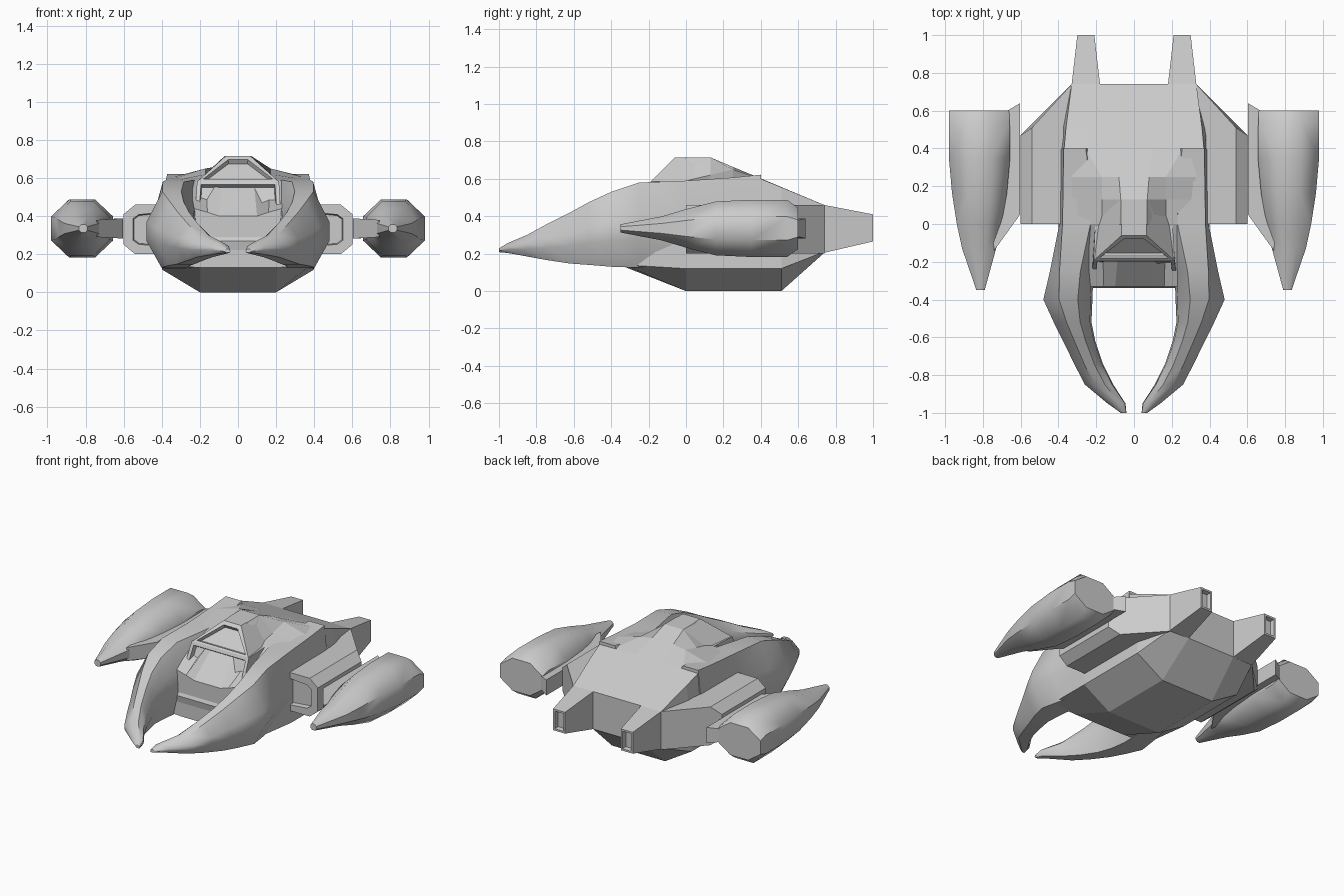
import bpy, bmesh
from math import radians, cos, sin, pi

if "Cube" in bpy.data.objects:
    bpy.data.objects.remove(bpy.data.objects["Cube"])


def loft(name, rings, mirror=True, smooth=0, insets=()):
    """Skin closed rings of 3D points; insets = (face index, border, depth), -1/-2 are end/start caps."""
    bm = bmesh.new()
    vs = [[bm.verts.new(p) for p in r] for r in rings]
    n = len(rings[0])
    for a, b in zip(vs, vs[1:]):
        for i in range(n):
            j = (i + 1) % n
            bm.faces.new((a[i], a[j], b[j], b[i]))
    bm.faces.new(vs[0])
    bm.faces.new(vs[-1])
    bmesh.ops.recalc_face_normals(bm, faces=bm.faces)
    bm.faces.ensure_lookup_table()
    for face, border, depth in [(bm.faces[k], b, d) for k, b, d in insets]:
        bmesh.ops.inset_individual(bm, faces=[face], thickness=border)
        bmesh.ops.inset_individual(bm, faces=[face], thickness=0.006, depth=-depth)
    me = bpy.data.meshes.new(name)
    bm.to_mesh(me)
    bm.free()
    ob = bpy.data.objects.new(name, me)
    bpy.context.collection.objects.link(ob)
    if smooth:
        me.shade_smooth()
        me.set_sharp_from_angle(angle=radians(smooth))
    if mirror:
        ob.modifiers.new("mirror", 'MIRROR')
    return ob


def at_y(y, pts):
    return [(x, y, z) for x, z in pts]


# Main hull: half sections from roof edge round to the keel
hull = [
    (-.33, [(.10, .40), (.16, .42), (.34, .47), (.39, .30), (.38, .14), (.20, .13)]),
    (0.00, [(.07, .715), (.17, .59), (.36, .58), (.39, .35), (.40, .12), (.20, 0)]),
    (0.13, [(.07, .715), (.17, .62), (.36, .59), (.39, .35), (.40, .12), (.20, 0)]),
    (0.25, [(.08, .664), (.17, .65), (.36, .60), (.39, .35), (.40, .12), (.20, 0)]),
    (0.40, [(.10, .602), (.26, .602), (.37, .60), (.39, .35), (.40, .12), (.20, 0)]),
    (0.51, [(.10, .556), (.24, .556), (.36, .555), (.39, .35), (.40, .12), (.20, 0)]),
    (0.74, [(.10, .46), (.20, .46), (.33, .46), (.33, .34), (.33, .21), (.18, .205)]),
]
loft("hull", [at_y(y, h + [(-x, z) for x, z in reversed(h)]) for y, h in hull], mirror=False)


# Cockpit blocks: each row is (y, z, half width) across the ship
def block(name, rows, windows):
    n = len(rows)
    rings = [[(s * w, y, z) for y, z, w in rows] for s in (-1, 1)]
    return loft(name, rings, mirror=False, insets=windows)


block("cockpit_front", [(-.31, .13, .20), (-.34, .27, .23), (-.27, .41, .225),
                        (-.19, .585, .215), (.10, .585, .20), (.10, .13, .20)],
      [(2, .03, .03)])
block("cockpit_canopy", [(-.19, .585, .21), (-.06, .715, .065), (.13, .715, .07), (.13, .585, .17)],
      [(0, .03, .025)])

# Front claws: y, inner x, outer x, low z, high z, position of the outer top ridge
claw = [
    (0.40, .20, .385, .30, .622, .93),
    (0.25, .17, .39, .15, .607, .93),
    (0.00, .16, .395, .12, .59, .93),
    (-.25, .215, .445, .125, .58, .78),
    (-.40, .22, .48, .13, .53, .68),
    (-.52, .225, .425, .14, .475, .66),
    (-.62, .205, .375, .147, .42, .65),
    (-.74, .165, .317, .165, .36, .65),
    (-.85, .11, .26, .185, .30, .65),
    (-.95, .045, .14, .203, .258, .65),
    (-1.0, .04, .07, .208, .228, .65),
]
loft("claw", [at_y(y, [(a + u * (b - a), c + v * (d - c)) for u, v in
                       ((.7, 0), (1, .35), (1, .6), (t, 1), (.3, 1), (.04, .72), (0, .35), (.15, 0))])
              for y, a, b, c, d, t in claw], smooth=40)

# Side intake boxes with an angled rear end and a slot in front
box = [(.33, .46, .74), (.54, .46, .51), (.60, .41, .47), (.60, .25, .47), (.54, .20, .51), (.33, .20, .74)]
loft("side_intake", [[(x, 0, z) for x, z, y in box], [(x, y, z) for x, z, y in box]],
     insets=[(-2, .055, .03)])


# Rear exhaust prongs
def rect(y, x0, x1, z0, z1):
    return at_y(y, [(x0, z0), (x1, z0), (x1, z1), (x0, z1)])


loft("exhaust", [rect(.70, .18, .33, .21, .46), rect(.74, .18, .33, .205, .46), rect(1.0, .21, .30, .265, .41)],
     insets=[(-1, .018, .03)])

# Outer engine pods: y, centre x, half width, half height
pod = [(-.35, .8125, .022, .022), (-.13, .82, .09, .064), (0, .82, .118, .103), (.16, .818, .145, .144),
       (.35, .818, .162, .153), (.54, .819, .161, .153), (.60, .82, .16, .11)]
angles = [pi / 8 + k * pi / 4 for k in range(8)]
r = 1 / cos(pi / 8)
loft("engine_pod", [at_y(y, [(c + w * r * cos(a), .335 + h * r * sin(a)) for a in angles])
                    for y, c, w, h in pod], smooth=46)

# Pylons joining the pods to the intake boxes
plan = [(.603, .05), (.74, -.14), (.80, .45), (.67, .60), (.603, .64)]
loft("pylon", [[(x, y, .335 + s * (.053 if x < .65 else .045)) for x, y in plan] for s in (-1, 1)])
